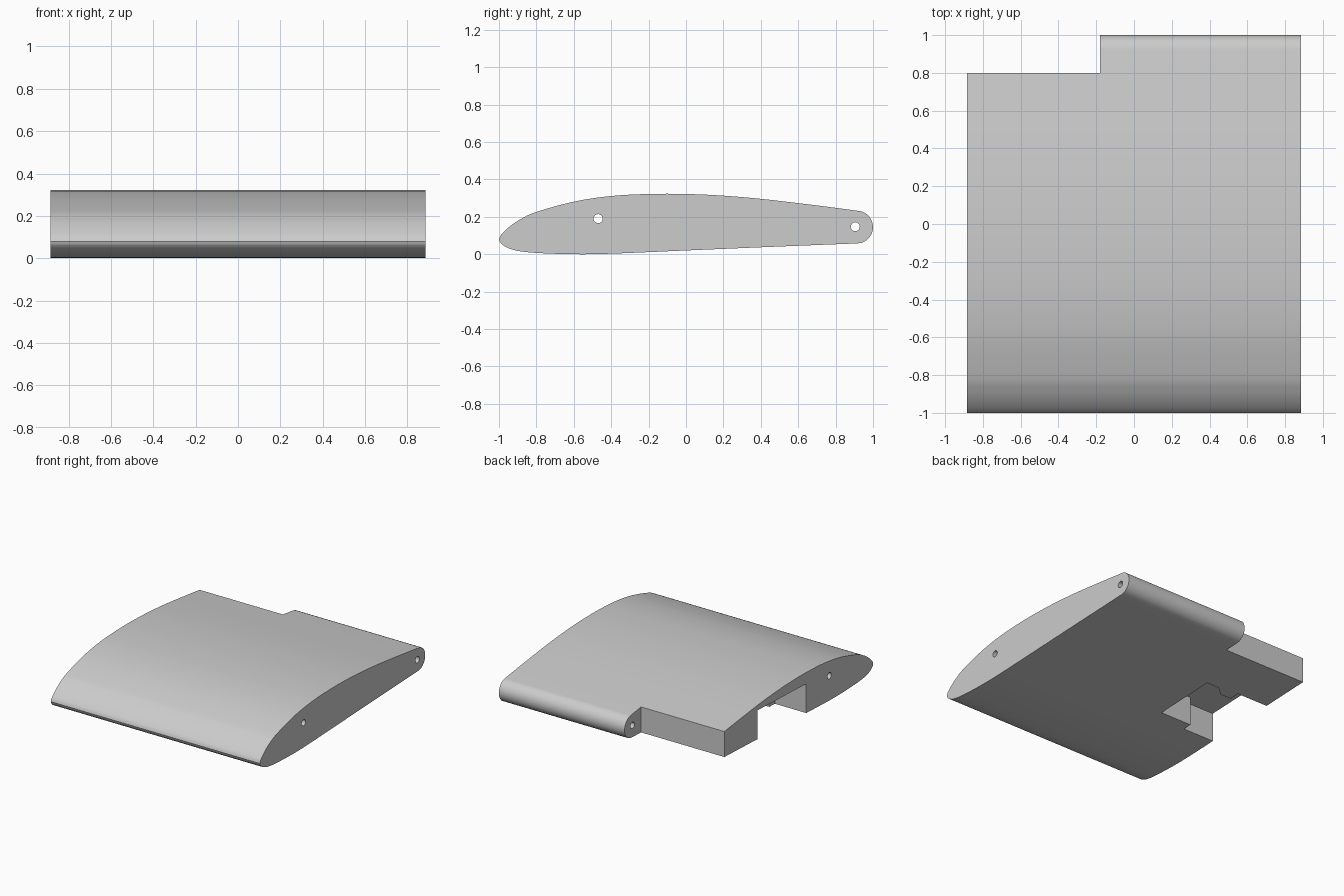
import bpy, bmesh, math
from mathutils import Vector, Matrix
from mathutils.geometry import interpolate_bezier

if "Cube" in bpy.data.objects:
    bpy.data.objects.remove(bpy.data.objects["Cube"])

HALF_SPAN = 0.885

grey = bpy.data.materials.new("plain_grey")
grey.use_nodes = True
colour = (0.604, 0.604, 0.604, 1)
grey.diffuse_color = colour
grey.node_tree.nodes["Principled BSDF"].inputs["Base Color"].default_value = colour


def smooth_path(points, steps=6):
    """Curve through the points, open at both ends."""
    pts = [Vector(p) for p in points]
    ends = [pts[0] * 2 - pts[1]] + pts + [pts[-1] * 2 - pts[-2]]
    path = []
    for a, b, c, d in zip(ends, ends[1:], ends[2:], ends[3:]):
        path += interpolate_bezier(b, b + (c - a) / 6, c - (d - b) / 6, c, steps + 1)[:-1]
    return path + [pts[-1]]


def prism(name, outline, offset):
    """Extrude a flat outline by an offset."""
    bm = bmesh.new()
    face = bm.faces.new([bm.verts.new(p) for p in outline])
    ext = bmesh.ops.extrude_face_region(bm, geom=[face])
    moved = [g for g in ext["geom"] if isinstance(g, bmesh.types.BMVert)]
    bmesh.ops.translate(bm, verts=moved, vec=offset)
    bmesh.ops.recalc_face_normals(bm, faces=bm.faces)
    mesh = bpy.data.meshes.new(name)
    bm.to_mesh(mesh)
    bm.free()
    mesh.materials.append(grey)
    obj = bpy.data.objects.new(name, mesh)
    bpy.context.collection.objects.link(obj)
    return obj


def cut(target, cutter):
    """Subtract the cutter and remove it."""
    cutter.hide_render = True
    mod = target.modifiers.new("cut", "BOOLEAN")
    mod.operation = "DIFFERENCE"
    mod.solver = "EXACT"
    mod.object = cutter
    bpy.context.view_layer.objects.active = target
    bpy.ops.object.modifier_apply(modifier=mod.name)
    bpy.data.objects.remove(cutter)


# Wing section: upper skin, round tail, lower skin around the nose
upper = [(-1, .08), (-.985, .108), (-.94, .15), (-.88, .19), (-.8, .226), (-.6, .281),
         (-.4, .311), (-.2, .322), (0, .322), (.2, .313), (.4, .296), (.6, .273),
         (.8, .248), (.925, .231)]
lower = [(.92, .058), (.4, .037), (0, .02), (-.4, .003), (-.6, 0), (-.8, .007),
         (-.9, .018), (-.96, .037), (-.99, .06), (-1, .08)]
tail = [(.912 + .088 * math.cos(a), .145 + .088 * math.sin(a))
        for a in (math.radians(72 - 12 * i) for i in range(13))]
section = (smooth_path([(y, z, 0) for y, z in upper])
           + [Vector((y, z, 0)) for y, z in tail]
           + smooth_path([(y, z, 0) for y, z in lower])[:-1])
wing = prism("wing_section", [(-HALF_SPAN, p.x, p.y) for p in section],
             (2 * HALF_SPAN, 0, 0))

# Trailing edge step on the right half
cut(wing, prism("tail_step", [(-1, .8, -.2), (-.18, .8, -.2), (-.18, 1.2, -.2), (-1, 1.2, -.2)],
                (0, 0, 1)))

# Stepped pocket open to the underside and right end, with a roof parallel to the underside
pocket_plan = [(-1, -.19), (-.62, -.19), (-.62, -.12), (-.355, -.12), (-.355, .38),
               (-.46, .38), (-.53, .32), (-.62, .32), (-.62, .4), (-1, .4)]
cut(wing, prism("pocket", [(x, y, .242 + .038 * y) for x, y in pocket_plan], (0, 0, -.5)))

# Holes along the span for the spar and the hinge rod
for y, z in ((-.47, .19), (.905, .147)):
    ring = [(-1, y + .024 * math.cos(a), z + .024 * math.sin(a))
            for a in (math.tau * i / 32 for i in range(32))]
    cut(wing, prism("rod_hole", ring, (2, 0, 0)))

# Smooth skins with crisp cut edges
bpy.ops.object.select_all(action="DESELECT")
wing.select_set(True)
bpy.context.view_layer.objects.active = wing
bpy.ops.object.shade_smooth_by_angle(angle=math.radians(30))
